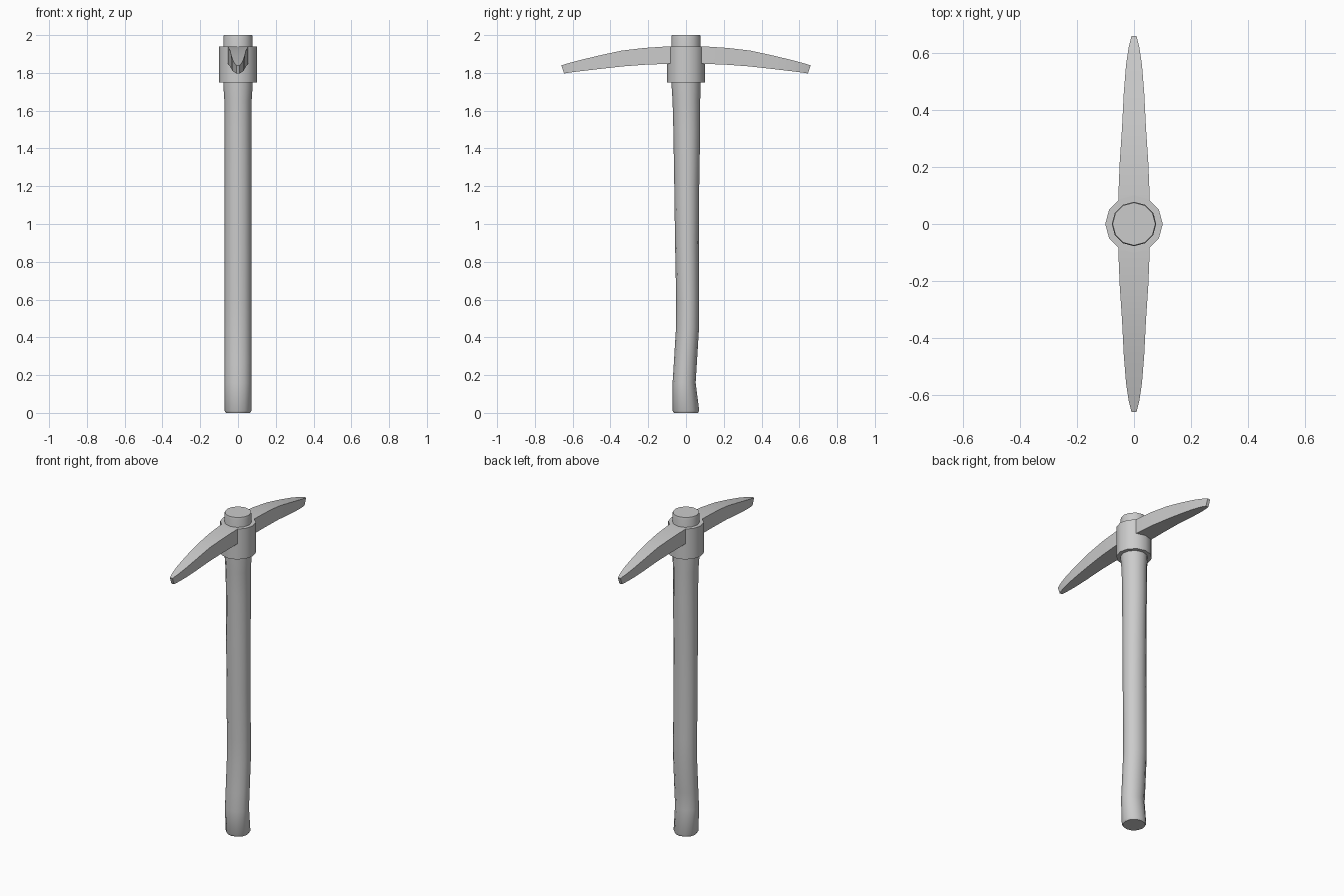
import bpy, bmesh
from math import sin, cos, pi, radians

if "Cube" in bpy.data.objects:
    bpy.data.objects.remove(bpy.data.objects["Cube"])

grey = bpy.data.materials.new("plain grey")
grey.use_nodes = True
colour = (0.6, 0.6, 0.6, 1)
grey.diffuse_color = colour
grey.node_tree.nodes["Principled BSDF"].inputs["Base Color"].default_value = colour


def loft(name, rings, angle):
    """Skin a list of equal-length point rings and cap both ends."""
    bm = bmesh.new()
    loops = [[bm.verts.new(p) for p in ring] for ring in rings]
    n = len(loops[0])
    for a, b in zip(loops, loops[1:]):
        for i in range(n):
            j = (i + 1) % n
            bm.faces.new((a[i], a[j], b[j], b[i]))
    bm.faces.new(loops[0])
    bm.faces.new(loops[-1])
    bmesh.ops.recalc_face_normals(bm, faces=bm.faces)
    mesh = bpy.data.meshes.new(name)
    bm.to_mesh(mesh)
    bm.free()
    mesh.materials.append(grey)
    obj = bpy.data.objects.new(name, mesh)
    bpy.context.collection.objects.link(obj)
    bpy.ops.object.select_all(action="DESELECT")
    obj.select_set(True)
    bpy.context.view_layer.objects.active = obj
    bpy.ops.object.shade_smooth_by_angle(angle=radians(angle))
    return obj


def oval(z, rx, back, front):
    """Twelve-sided ring spanning front..back in y."""
    mid, ry = (back + front) / 2, (back - front) / 2
    return [(rx * cos(i * pi / 6), mid + ry * sin(i * pi / 6), z) for i in range(12)]


# Handle: height, half width, back edge, front edge
handle = [
    (0, .064, .064, -.064), (.012, .071, .07, -.071), (.16, .071, .051, -.071),
    (.27, .071, .058, -.064), (.45, .071, .069, -.053), (.6, .071, .069, -.052),
    (.9, .071, .068, -.058), (1.2, .071, .07, -.062), (1.5, .071, .075, -.067),
    (1.65, .072, .075, -.071), (1.74, .078, .078, -.077), (1.985, .078, .078, -.078),
    (2, .075, .075, -.075),
]
loft("handle", [oval(*r) for r in handle], 35)

# Metal collar around the handle
loft("collar", [oval(1.75, .101, .101, -.101), oval(1.94, .101, .101, -.101)], 35)

# Curved picks: top y, top z, bottom y, bottom z, half width
pick = [
    (.06, 1.94, .06, 1.85, .055), (.1, 1.94, .1, 1.848, .055),
    (.22, 1.932, .22, 1.843, .05), (.34, 1.918, .34, 1.834, .042),
    (.46, 1.892, .455, 1.821, .036), (.56, 1.868, .55, 1.81, .028),
    (.62, 1.852, .607, 1.803, .019), (.66, 1.84, .645, 1.797, .009),
]
for name, s in (("front_pick", -1), ("back_pick", 1)):
    loft(name, [[(-w, s * yt, zt), (w, s * yt, zt), (w, s * yb, zb), (-w, s * yb, zb)]
                for yt, zt, yb, zb, w in pick], 30)
